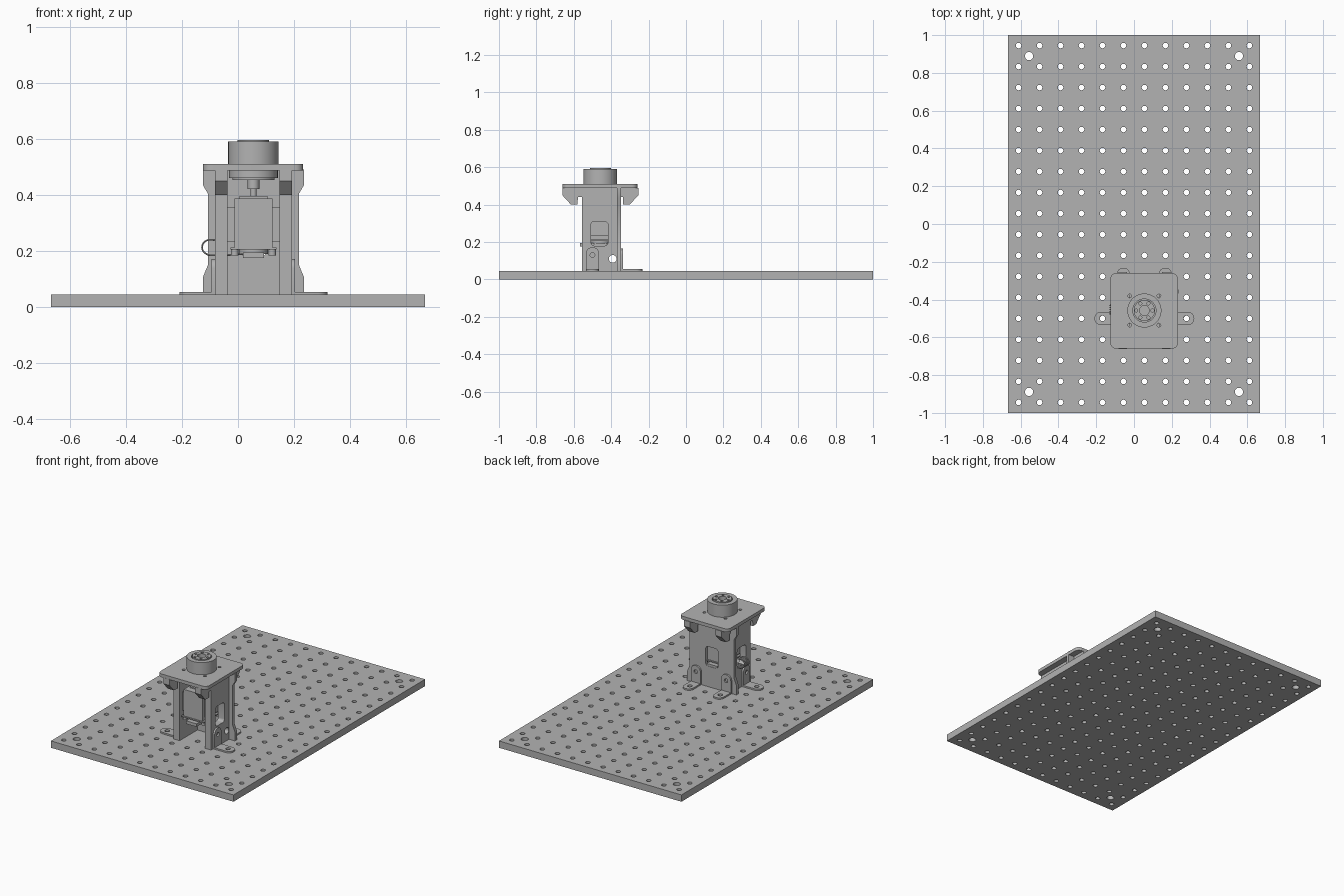
import bpy, bmesh, math

if "Cube" in bpy.data.objects:
    bpy.data.objects.remove(bpy.data.objects["Cube"], do_unlink=True)

GREY = (0.45, 0.45, 0.45, 1)
metal = bpy.data.materials.new("plain grey")
metal.use_nodes = True
metal.diffuse_color = GREY
metal.node_tree.nodes["Principled BSDF"].inputs["Base Color"].default_value = GREY

CX, CY = 0.055, -0.458      # tower centre
TOP = 0.045                 # top of the base plate
PITCH = 1 / 9               # hole grid spacing


def circle(u, v, r, n=12):
    return [(u + r * math.cos(math.tau * i / n), v + r * math.sin(math.tau * i / n))
            for i in range(n)]


def rrect(u0, v0, u1, v1, r=0.0, n=6):
    """Rectangle with rounded corners."""
    if r == 0:
        return [(u0, v0), (u1, v0), (u1, v1), (u0, v1)]
    pts = []
    corners = [(u1 - r, v1 - r), (u0 + r, v1 - r), (u0 + r, v0 + r), (u1 - r, v0 + r)]
    for k, (u, v) in enumerate(corners):
        for i in range(n + 1):
            a = math.pi / 2 * (k + i / n)
            pts.append((u + r * math.cos(a), v + r * math.sin(a)))
    return pts


def add_mesh(name, curve_obj):
    """Turn a curve into a clean mesh object."""
    mesh = bpy.data.meshes.new_from_object(
        curve_obj.evaluated_get(bpy.context.evaluated_depsgraph_get()))
    bpy.data.objects.remove(curve_obj, do_unlink=True)
    mesh.name = name
    mesh.materials.clear()
    mesh.materials.append(metal)
    obj = bpy.data.objects.new(name, mesh)
    bpy.context.collection.objects.link(obj)
    return obj


def finish(mesh, move=None):
    bm = bmesh.new()
    bm.from_mesh(mesh)
    bmesh.ops.remove_doubles(bm, verts=bm.verts, dist=0.00005)
    if move:
        for v in bm.verts:
            v.co = move(v.co)
    bmesh.ops.recalc_face_normals(bm, faces=bm.faces)
    bm.to_mesh(mesh)
    bm.free()
    mesh.shade_smooth()
    mesh.set_sharp_from_angle(angle=0.6)


def plate(name, outline, lo, hi, axis="Z", holes=()):
    """Extrude an outline with holes from lo to hi along an axis."""
    cu = bpy.data.curves.new(name, "CURVE")
    cu.dimensions = "2D"
    cu.fill_mode = "BOTH"
    cu.extrude = (hi - lo) / 2
    for loop in [outline, *holes]:
        sp = cu.splines.new("POLY")
        sp.points.add(len(loop) - 1)
        for p, (u, v) in zip(sp.points, loop):
            p.co = (u, v, 0, 1)
        sp.use_cyclic_u = True
    helper = bpy.data.objects.new(name + "_profile", cu)
    bpy.context.collection.objects.link(helper)
    bpy.context.view_layer.update()
    obj = add_mesh(name, helper)
    mid = (lo + hi) / 2
    order = {"X": lambda c: (c.z + mid, c.x, c.y),
             "Y": lambda c: (c.x, c.z + mid, c.y),
             "Z": lambda c: (c.x, c.y, c.z + mid)}[axis]
    finish(obj.data, order)
    return obj


def disc(name, r, lo, hi, x=CX, y=CY, holes=()):
    return plate(name, circle(x, y, r, 40), lo, hi, holes=holes)


def box(name, hx, hy, lo, hi, x=CX, y=CY):
    return plate(name, rrect(x - hx, y - hy, x + hx, y + hy), lo, hi)


# Perforated base plate
grid = [circle((i - 5.5) * PITCH, (j - 8.5) * PITCH, 0.015)
        for i in range(12) for j in range(18)]
grid += [circle(sx * 5 * PITCH, sy * 8 * PITCH, 0.022, 16) for sx in (-1, 1) for sy in (-1, 1)]
plate("base_plate", rrect(-0.667, -1, 0.667, 1), 0, TOP, holes=grid)

# Side walls, with window and cable slot, and the gussets under the top plate
window = rrect(-0.508, 0.18, -0.417, 0.31, 0.018)
slot = rrect(-0.412, 0.09, -0.372, 0.13, 0.018)
gusset = [(-0.203, 0.49), (-0.203, 0.45), (-0.157, 0.4), (-0.122, 0.4),
          (-0.12, 0.44), (-0.09, 0.44), (-0.09, 0.49)]
for s, side in ((-1, "right"), (1, "left")):
    lo, hi = sorted((CX + s * 0.0925, CX + s * 0.1375))
    plate(side + "_wall", rrect(-0.556, TOP, -0.365, 0.49), lo, hi, "X", [window, slot])
    for t, end in ((1, "front"), (-1, "back")):
        plate(f"{side}_{end}_gusset", [(CY + t * u, v) for u, v in gusset], lo, hi, "X")

# Back wall, flared at top and bottom
half = [(0.18, TOP), (0.18, 0.107), (0.1625, 0.15), (0.1625, 0.405), (0.18, 0.435), (0.18, 0.49)]
back = [(CX + u, v) for u, v in half] + [(CX - u, v) for u, v in reversed(half)]
plate("back_wall", back, -0.369, -0.348, "Y",
      [rrect(CX - 0.045, 0.18, CX + 0.045, 0.31, 0.018)])

# Angle brackets: a foot on the base and a tab on the wall
W = 0.035
for s, side in ((-1, "right"), (1, "left")):
    x0, x1 = sorted((CX + s * 0.115, CX + s * 0.264))
    plate(side + "_bracket_foot", rrect(x0, -0.5 - W, x1, -0.5 + W, 0.034), TOP, 0.055,
          holes=[circle(CX + s * 2 * PITCH, -0.5, 0.015)])
    x0, x1 = sorted((CX + s * 0.137, CX + s * 0.149))
    plate(side + "_bracket_tab", rrect(-0.5 - W, 0.012, -0.5 + W, 0.172, 0.033), x0, x1, "X",
          [circle(-0.5, 0.13, 0.013)])
    x = CX + s * PITCH
    plate(side + "_back_bracket_foot", rrect(x - W, -0.36, x + W, -0.232, 0.034), TOP, 0.055,
          holes=[circle(x, -2.5 * PITCH, 0.015)])
    plate(side + "_back_bracket_tab", rrect(x - W, 0.012, x + W, 0.165, 0.033), -0.349, -0.337,
          "Y", [circle(x, 0.125, 0.013)])

# Top plate with four screw holes
screws = [circle(CX + a * 0.077, CY + b * 0.077, 0.01) for a in (-1, 1) for b in (-1, 1)]
plate("top_plate", rrect(CX - 0.18, -0.66, CX + 0.177, -0.26, 0.03), 0.488, 0.51, holes=screws)

# Hub on top: outer ring and drilled core
disc("hub_ring", 0.09, 0.51, 0.59, holes=[circle(CX, CY, 0.061, 40)])
bolts = [circle(CX + 0.043 * math.cos(k * math.pi / 3), CY + 0.043 * math.sin(k * math.pi / 3), 0.008)
         for k in range(6)]
disc("hub_core", 0.056, 0.51, 0.595, holes=bolts + [circle(CX, CY, 0.026, 24)])
disc("hub_floor", 0.065, 0.505, 0.57)

# Bearing and shaft between the top plate and the motor
for name, r, lo, hi in (("bearing", 0.087, 0.46, 0.489), ("bearing_lip", 0.075, 0.453, 0.46),
                        ("coupling", 0.021, 0.422, 0.453), ("shaft", 0.011, 0.39, 0.422)):
    disc(name, r, lo, hi)

# Motor
box("motor_body", 0.068, 0.09, 0.21, 0.388)
box("motor_wings", 0.092, 0.068, 0.235, 0.357)
box("motor_cap", 0.05, 0.05, 0.388, 0.396)
box("motor_foot_plate", 0.082, 0.095, 0.205, 0.213)
disc("motor_end_cap", 0.052, 0.19, 0.205)
box("motor_connector", 0.038, 0.108, 0.175, 0.195)
for a in (-1, 1):
    for b in (-1, 1):
        disc("motor_screw", 0.013, 0.185, 0.206, CX + a * 0.067, CY + b * 0.075)

# Cable loop of parallel wires coming out of the right window
path = [(0.02, 0.19), (-0.075, 0.185), (-0.113, 0.19), (-0.128, 0.212), (-0.115, 0.236), (-0.08, 0.24)]
for k in range(5):
    cu = bpy.data.curves.new("wire", "CURVE")
    cu.dimensions = "3D"
    cu.bevel_depth = 0.0035
    cu.bevel_resolution = 1
    cu.resolution_u = 5
    sp = cu.splines.new("BEZIER")
    sp.bezier_points.add(len(path) - 1)
    for p, (x, z) in zip(sp.bezier_points, path):
        p.co = (x, -0.475 + k * 0.011, z)
        p.handle_left_type = p.handle_right_type = "AUTO"
    helper = bpy.data.objects.new("wire_path", cu)
    bpy.context.collection.objects.link(helper)
    bpy.context.view_layer.update()
    finish(add_mesh("cable_wire", helper).data)
